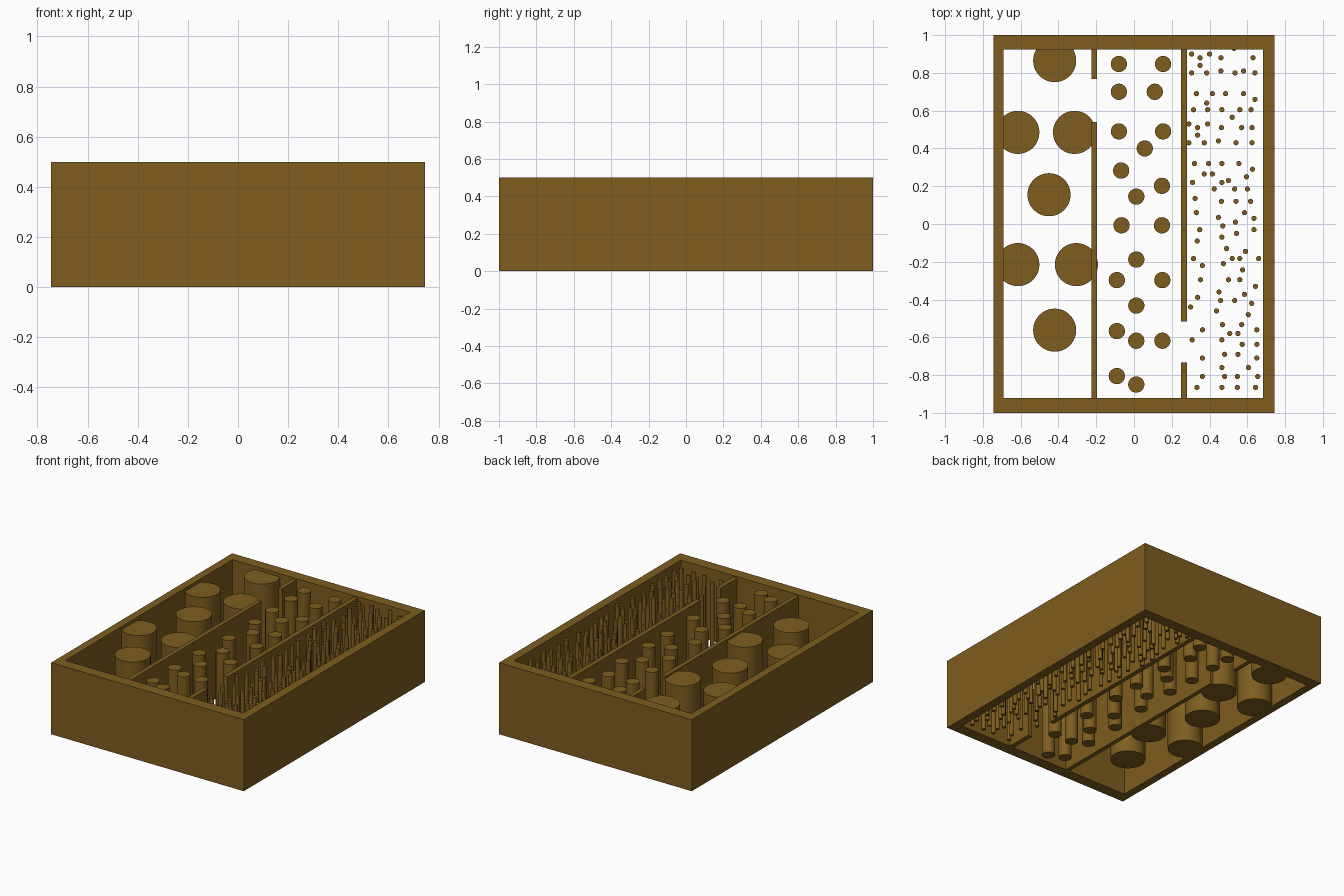
import bpy, bmesh, math
from mathutils import Matrix

brown = bpy.data.materials.new("brown")
brown.diffuse_color = (0.21, 0.11, 0.014, 1)

H = 0.5          # frame height
DIV_H = 0.49     # divider height
POST_H = 0.477   # post height


def finish(name, bm, smooth=False):
    bmesh.ops.recalc_face_normals(bm, faces=bm.faces)
    me = bpy.data.meshes.new(name)
    bm.to_mesh(me)
    bm.free()
    me.materials.append(brown)
    ob = bpy.data.objects.new(name, me)
    bpy.context.collection.objects.link(ob)
    if smooth:
        bpy.context.view_layer.objects.active = ob
        ob.select_set(True)
        bpy.ops.object.shade_smooth_by_angle(angle=math.radians(40))
        ob.select_set(False)
    return ob


def box(name, x0, x1, y0, y1, h):
    bm = bmesh.new()
    m = (Matrix.Translation(((x0 + x1) / 2, (y0 + y1) / 2, h / 2))
         @ Matrix.Diagonal((x1 - x0, y1 - y0, h, 1)))
    bmesh.ops.create_cube(bm, size=1, matrix=m)
    finish(name, bm)


def posts(name, radius, segments, centres):
    bm = bmesh.new()
    for x, y in centres:
        bmesh.ops.create_cone(bm, cap_ends=True, segments=segments,
                              radius1=radius, radius2=radius, depth=POST_H,
                              matrix=Matrix.Translation((x, y, POST_H / 2)))
    finish(name, bm, True)


def rows(table):
    return [(x, y) for y, xs in table.items() for x in xs]


# Open rectangular frame: outer and inner rectangle joined into a ring
def rect(bm, x0, x1, y0, y1, z):
    return [bm.verts.new(p) for p in ((x0, y0, z), (x1, y0, z), (x1, y1, z), (x0, y1, z))]


bm = bmesh.new()
outer = (-0.745, 0.745, -1.0, 1.0)
inner = (-0.69, 0.684, -0.92, 0.924)
loops = [rect(bm, *outer, 0), rect(bm, *outer, H), rect(bm, *inner, H), rect(bm, *inner, 0)]
for a, b in zip(loops, loops[1:] + loops[:1]):
    for i in range(4):
        j = (i + 1) % 4
        bm.faces.new((a[i], a[j], b[j], b[i]))
finish("outer_frame", bm)

# Dividers, each with a gap between its two pieces
box("left_divider_back", -0.225, -0.195, 0.768, 0.93, DIV_H)
box("left_divider_front", -0.225, -0.195, -0.93, 0.54, DIV_H)
box("right_divider_back", 0.248, 0.28, -0.517, 0.93, DIV_H)
box("right_divider_front", 0.248, 0.28, -0.93, -0.734, DIV_H)

# Thick posts in the left channel
posts("thick_posts", 0.114, 48, [
    (-0.42, 0.865), (-0.615, 0.485), (-0.315, 0.485), (-0.45, 0.155),
    (-0.615, -0.215), (-0.305, -0.215), (-0.42, -0.562)])

# Medium posts in the middle channel, by row
posts("medium_posts", 0.043, 32, rows({
    0.847: [-0.08, 0.154], 0.70: [-0.08, 0.11], 0.49: [-0.08, 0.154],
    0.40: [0.057], 0.283: [-0.068], 0.202: [0.148], 0.145: [0.012],
    -0.007: [-0.066, 0.148], -0.188: [0.012], -0.297: [-0.091, 0.15],
    -0.432: [0.012], -0.567: [-0.091], -0.618: [0.012, 0.15],
    -0.805: [-0.091], -0.85: [0.012]}))

# Fine posts in the right channel, by row
posts("fine_posts_back", 0.0138, 16, rows({
    0.93: [0.53], 0.90: [0.305, 0.40], 0.88: [0.35, 0.46, 0.63], 0.84: [0.35],
    0.80: [0.305, 0.385, 0.535, 0.64], 0.81: [0.46, 0.58],
    0.69: [0.33, 0.415, 0.485, 0.58], 0.66: [0.64], 0.64: [0.385],
    0.605: [0.315, 0.39, 0.465, 0.56, 0.62], 0.565: [0.52], 0.53: [0.29, 0.39],
    0.51: [0.337, 0.463, 0.57, 0.625], 0.47: [0.337],
    0.43: [0.29, 0.372, 0.54, 0.625], 0.44: [0.447],
    0.32: [0.32, 0.395, 0.465, 0.555], 0.29: [0.627], 0.265: [0.372, 0.415],
    0.25: [0.595], 0.22: [0.31, 0.465], 0.23: [0.50], 0.185: [0.425, 0.533, 0.60],
    0.135: [0.323], 0.12: [0.463, 0.54, 0.617], 0.06: [0.33, 0.585], 0.035: [0.447]}))
posts("fine_posts_front", 0.0138, 16, rows({
    0.03: [0.635], 0.01: [0.537], -0.01: [0.47], -0.03: [0.348, 0.635],
    -0.05: [0.543], -0.07: [0.465], -0.09: [0.335], -0.13: [0.49], -0.145: [0.59],
    -0.183: [0.315, 0.52, 0.56, 0.66], -0.21: [0.473], -0.22: [0.362],
    -0.243: [0.575], -0.295: [0.352, 0.50, 0.56], -0.33: [0.643],
    -0.36: [0.45], -0.373: [0.585], -0.388: [0.337], -0.405: [0.458, 0.533],
    -0.42: [0.623], -0.44: [0.30], -0.46: [0.437], -0.48: [0.605],
    -0.533: [0.468, 0.57], -0.56: [0.362, 0.65], -0.58: [0.507, 0.55],
    -0.613: [0.308, 0.465], -0.637: [0.573, 0.65], -0.69: [0.48, 0.55],
    -0.71: [0.362, 0.65], -0.76: [0.465, 0.606],
    -0.807: [0.362, 0.48, 0.547, 0.655], -0.865: [0.333, 0.465, 0.547, 0.643]}))
